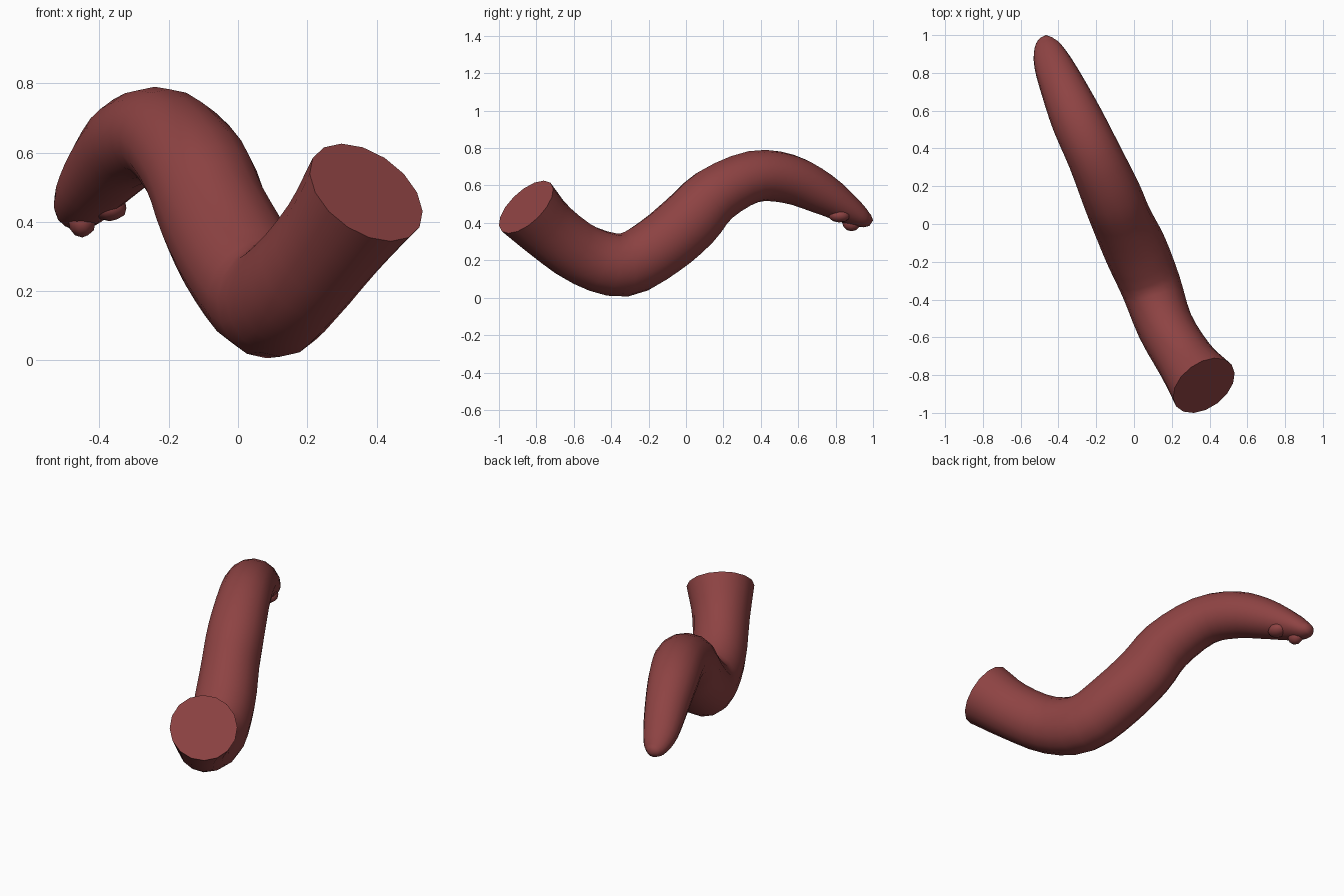
import bpy, bmesh, math
from mathutils import Vector

if "Cube" in bpy.data.objects:
    bpy.data.objects.remove(bpy.data.objects["Cube"])

red = bpy.data.materials.new("dull red")
red.diffuse_color = (0.27, 0.056, 0.056, 1)
red.use_nodes = True
red.node_tree.nodes["Principled BSDF"].inputs["Base Color"].default_value = red.diffuse_color

# Body path: x, y, z, sideways radius, up-down radius (cut end -> tip)
PATH = [
    (0.37, -0.855, 0.485, 0.184, 0.184),
    (0.275, -0.725, 0.355, 0.155, 0.165),
    (0.165, -0.54, 0.225, 0.15, 0.165),
    (0.09, -0.33, 0.175, 0.16, 0.17),
    (0.01, -0.14, 0.275, 0.168, 0.17),
    (-0.065, 0.02, 0.41, 0.16, 0.17),
    (-0.118, 0.15, 0.545, 0.158, 0.155),
    (-0.21, 0.36, 0.647, 0.145, 0.139),
    (-0.30, 0.55, 0.635, 0.138, 0.132),
    (-0.375, 0.72, 0.56, 0.12, 0.113),
    (-0.435, 0.86, 0.475, 0.098, 0.08),
    (-0.46, 0.945, 0.425, 0.068, 0.052),
    (-0.465, 0.985, 0.415, 0.035, 0.03),
]
SIDES, STEPS = 16, 3


def spline(a, b, c, d, t):
    return [0.5 * (2*q + (r-p)*t + (2*p-5*q+4*r-s)*t*t + (3*q-p-3*r+s)*t**3)
            for p, q, r, s in zip(a, b, c, d)]


def finish(bm, name):
    bmesh.ops.recalc_face_normals(bm, faces=bm.faces)
    me = bpy.data.meshes.new(name)
    bm.to_mesh(me)
    bm.free()
    me.materials.append(red)
    ob = bpy.data.objects.new(name, me)
    bpy.context.collection.objects.link(ob)
    bpy.ops.object.select_all(action='DESELECT')
    bpy.context.view_layer.objects.active = ob
    ob.select_set(True)
    bpy.ops.object.shade_smooth_by_angle(angle=math.radians(45))


# Curved body: rings swept along the path
first = [2*p - q for p, q in zip(PATH[0], PATH[1])]
pts = [first] + [list(p) for p in PATH] + [list(PATH[-1])]
samples = [spline(*pts[i:i+4], k/STEPS)
           for i in range(len(PATH)-1) for k in range(STEPS)] + [list(PATH[-1])]
bm = bmesh.new()
rings = []
for i, s in enumerate(samples):
    lo, hi = samples[max(i-1, 0)], samples[min(i+1, len(samples)-1)]
    d = (Vector(hi[:3]) - Vector(lo[:3])).normalized()
    side = d.cross(Vector((0, 0, 1))).normalized()
    up = side.cross(d)
    rings.append([bm.verts.new(Vector(s[:3]) + side*s[3]*math.cos(a) + up*s[4]*math.sin(a))
                  for a in (2*math.pi*j/SIDES for j in range(SIDES))])
for r, q in zip(rings, rings[1:]):
    for j in range(SIDES):
        k = (j+1) % SIDES
        bm.faces.new((r[j], r[k], q[k], q[j]))
bm.faces.new(rings[0])                      # flat cut end
tip = bm.verts.new((-0.466, 1.0, 0.413))
for j in range(SIDES):
    bm.faces.new((rings[-1][j], rings[-1][(j+1) % SIDES], tip))
finish(bm, "curved_body")


# Small lumps under the tip
def lump(name, loc, size):
    b = bmesh.new()
    bmesh.ops.create_icosphere(b, subdivisions=2, radius=1)
    for v in b.verts:
        v.co = Vector(loc) + Vector([c*s for c, s in zip(v.co, size)])
    finish(b, name)


lump("tip_lump_outer", (-0.45, 0.885, 0.40), (0.04, 0.05, 0.045))
lump("tip_lump_inner", (-0.37, 0.82, 0.44), (0.05, 0.06, 0.038))
